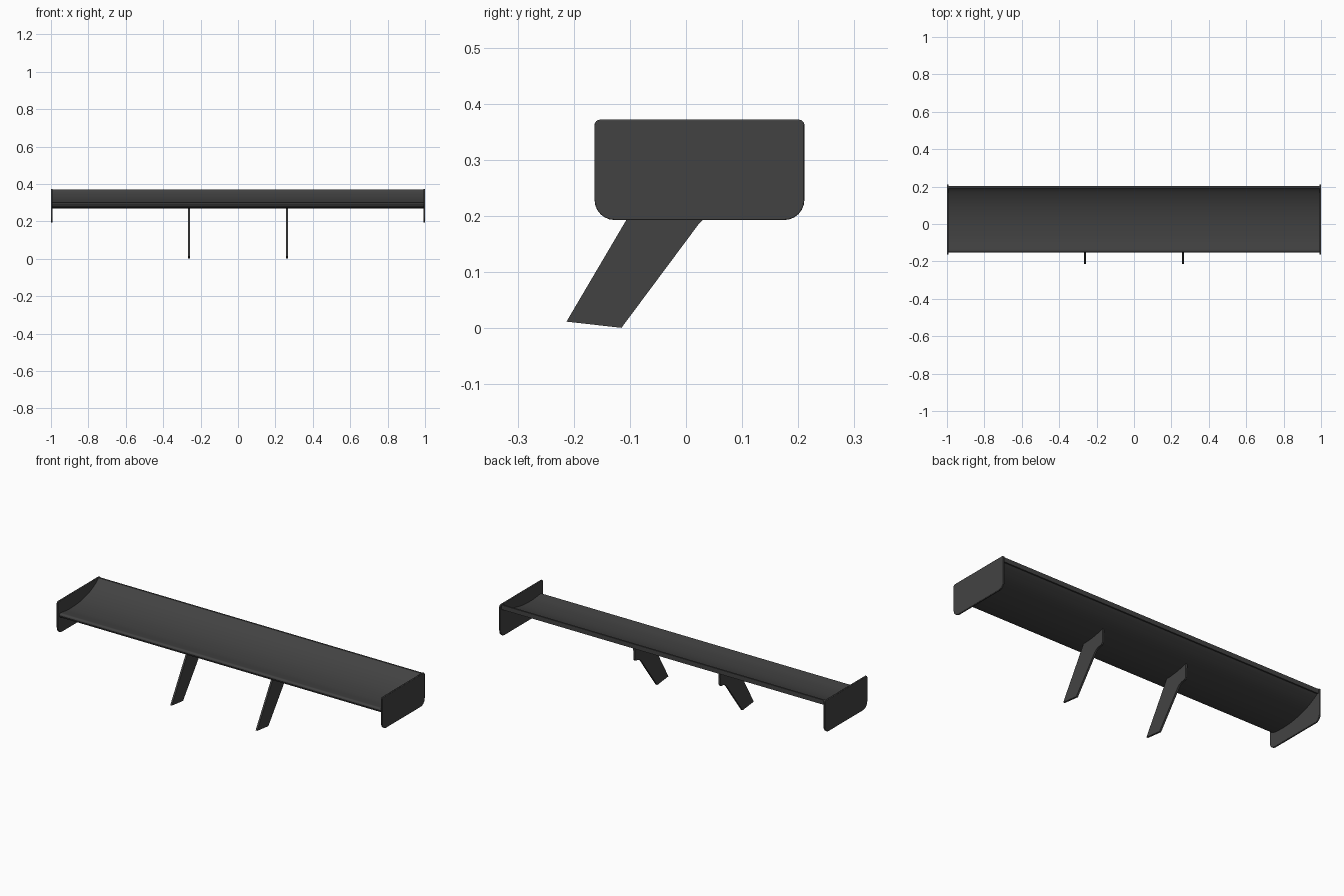
import bpy, bmesh, math

if "Cube" in bpy.data.objects:
    bpy.data.objects.remove(bpy.data.objects["Cube"])

mat = bpy.data.materials.new("dark_carbon")
mat.diffuse_color = (0.055, 0.055, 0.055, 1)
mat.use_nodes = True
mat.node_tree.nodes["Principled BSDF"].inputs["Base Color"].default_value = mat.diffuse_color


def extrude_profile(name, pts, x0, x1, bevel=0.0):
    """Extrude a (y, z) outline along x."""
    bm = bmesh.new()
    face = bm.faces.new([bm.verts.new((x0, y, z)) for y, z in pts])
    ext = bmesh.ops.extrude_face_region(bm, geom=[face])
    verts = [v for v in ext["geom"] if isinstance(v, bmesh.types.BMVert)]
    bmesh.ops.translate(bm, verts=verts, vec=(x1 - x0, 0, 0))
    bmesh.ops.recalc_face_normals(bm, faces=bm.faces)
    me = bpy.data.meshes.new(name)
    bm.to_mesh(me)
    bm.free()
    me.materials.append(mat)
    ob = bpy.data.objects.new(name, me)
    bpy.context.collection.objects.link(ob)
    if bevel:
        mod = ob.modifiers.new("edge_bevel", "BEVEL")
        mod.width, mod.segments = bevel, 2
        mod.limit_method, mod.angle_limit = "ANGLE", math.radians(60)
    bpy.ops.object.select_all(action="DESELECT")
    bpy.context.view_layer.objects.active = ob
    ob.select_set(True)
    bpy.ops.object.shade_smooth_by_angle(angle=math.radians(35))
    return ob


def rounded_rect(y0, y1, z0, z1, r_low, r_high, n=6):
    pts = []
    corners = [(y1 - r_low, z0 + r_low, r_low, -90), (y1 - r_high, z1 - r_high, r_high, 0),
               (y0 + r_high, z1 - r_high, r_high, 90), (y0 + r_low, z0 + r_low, r_low, 180)]
    for cy, cz, r, start in corners:
        for i in range(n + 1):
            a = math.radians(start + 90 * i / n)
            pts.append((cy + r * math.cos(a), cz + r * math.sin(a)))
    return pts


def smooth_curve(ctrl, steps=4):
    """Catmull-Rom through the control points."""
    p = [ctrl[0]] + ctrl + [ctrl[-1]]
    out = []
    for i in range(1, len(p) - 2):
        for k in range(steps):
            t = k / steps
            out.append(tuple(0.5 * (2 * b + (c - a) * t + (2 * a - 5 * b + 4 * c - d) * t * t
                                    + (3 * b - a - 3 * c + d) * t ** 3)
                             for a, b, c, d in zip(p[i - 1], p[i], p[i + 1], p[i + 2])))
    return out + [ctrl[-1]]


# Main wing: upward-curving section with a rounded nose and short rear lip
lower = [(-0.152, 0.292), (-0.146, 0.281), (-0.12, 0.273), (-0.06, 0.270),
         (0.0, 0.274), (0.07, 0.288), (0.13, 0.309), (0.175, 0.333), (0.193, 0.346)]
upper = [(0.193, 0.370), (0.17, 0.350), (0.12, 0.324), (0.06, 0.306),
         (0.0, 0.297), (-0.07, 0.295), (-0.12, 0.300), (-0.145, 0.302), (-0.152, 0.292)]
lip = [(0.202, 0.345), (0.202, 0.370)]
extrude_profile("main_wing", smooth_curve(lower) + lip + smooth_curve(upper)[:-1], -0.995, 0.995)

plate = rounded_rect(-0.163, 0.211, 0.193, 0.372, 0.036, 0.010)
# Swept strut with a small rearward foot under the wing
strut = [(-0.213, 0.012), (-0.115, 0.001), (0.022, 0.185), (0.034, 0.197), (0.050, 0.204),
         (0.074, 0.208), (0.080, 0.216), (0.082, 0.294), (0.03, 0.283), (-0.02, 0.276), (-0.060, 0.272)]
for side, s in (("left", -1), ("right", 1)):
    extrude_profile(side + "_end_plate", plate, s * 0.991, s * 1.0, 0.002)
    extrude_profile(side + "_strut", strut, s * 0.257, s * 0.267)
